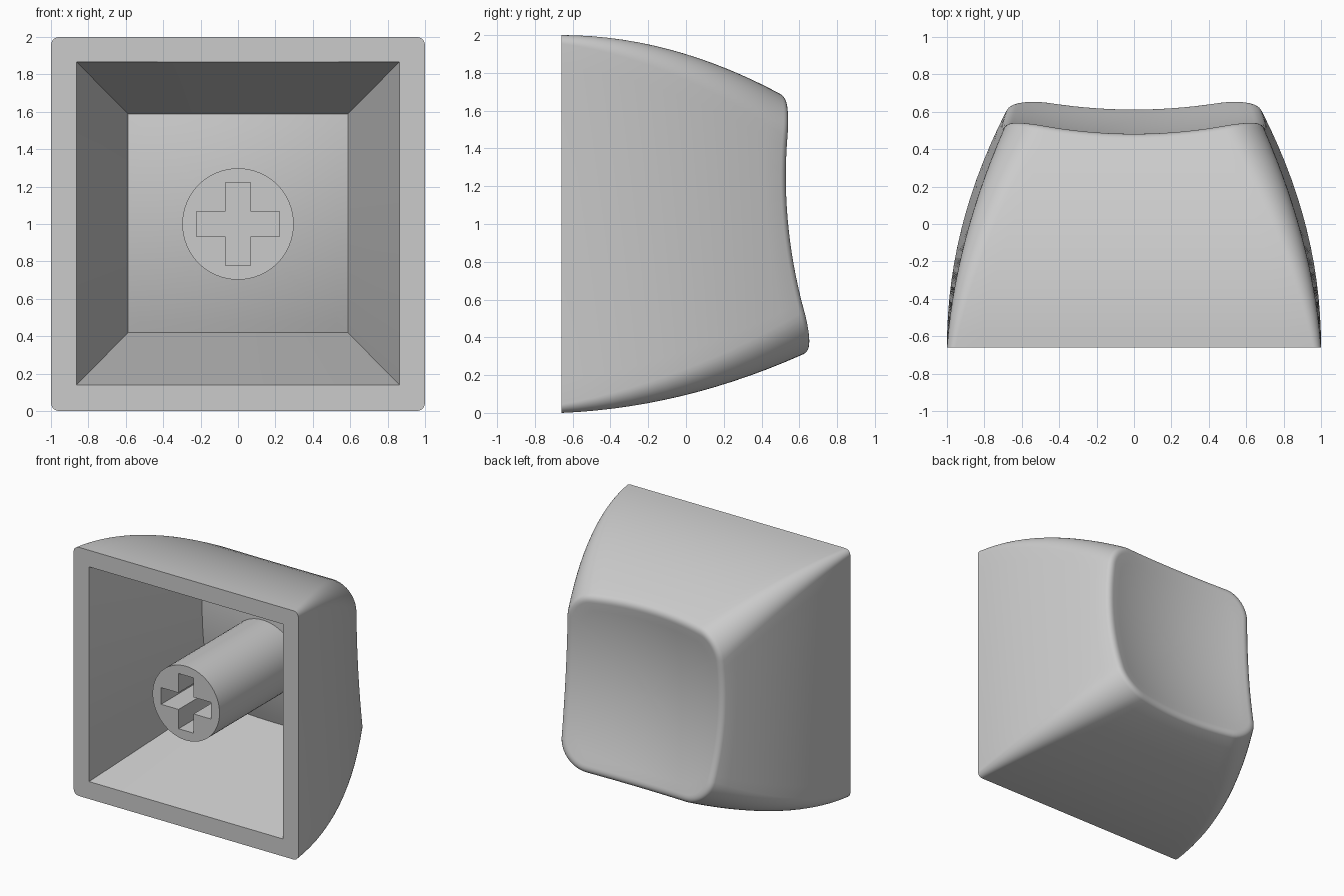
import bpy, bmesh, math

if "Cube" in bpy.data.objects:
    bpy.data.objects.remove(bpy.data.objects["Cube"], do_unlink=True)

FRONT = -0.66    # y of the open side
RIM = 0.07       # rim fillet radius
TILT = math.radians(25)
ROOF = 0.13      # thickness behind the dish
SIDE, CORNER = 16, 10

plastic = bpy.data.materials.new("grey_plastic")
plastic.use_nodes = True
GREY = (0.6, 0.6, 0.6, 1)
plastic.diffuse_color = GREY
plastic.node_tree.nodes["Principled BSDF"].inputs["Base Color"].default_value = GREY


def dish(x, z):
    """Depth of the scooped back surface."""
    return 0.455 + 0.2 * x * x + 0.215 * (z - 1) ** 2 - 0.1 * (z - 1)


def outer_bounds(y):
    """Half width, bottom, top, corner radius and upward narrowing of the section."""
    u = y - FRONT
    return (1 - 0.036 * u - 0.18 * u * u, 0.04 * u + 0.158 * u * u,
            2 - 0.232 * u * u, 0.045 + 0.14 * u, 0.04 * u)


def section_point(q, t, bounds, corner, inset=0):
    """Point t (0-1) of the corner arc, or of the side after it, in quarter q."""
    w, lo, hi, r, lean = bounds
    w, lo, hi, r = w - inset, lo + inset, hi - inset, max(r - inset, 0)

    def arc(quarter, a):
        sx = 1 if quarter % 4 in (0, 3) else -1
        top = quarter % 4 < 2
        ang = (quarter + a) * math.pi / 2
        cz = hi - r if top else lo + r
        return sx * (w - r) + r * math.cos(ang), cz + r * math.sin(ang)

    if corner:
        x, z = arc(q, t)
    else:
        (ax, az), (bx, bz) = arc(q, 1), arc(q + 1, 0)
        x, z = ax + (bx - ax) * t, az + (bz - az) * t
    return x * (1 - lean * (z - 1)), z


def perimeter(corners):
    for q in range(4):
        if corners:
            for i in range(CORNER):
                yield q, i / CORNER, True
        for i in range(SIDE):
            yield q, i / SIDE, False


def wall_top(key):
    """Depth at which an outer wall line meets the rim fillet."""
    y = 0.5
    for _ in range(12):
        x, z = section_point(key[0], key[1], outer_bounds(y), key[2])
        y = dish(x, z) - RIM * (1 - math.sin(TILT))
    return y


def bridge(bm, a, b):
    n = len(a)
    for i in range(n):
        j = (i + 1) % n
        bm.faces.new((a[i], a[j], b[j], b[i]))


def add_ring(bm, points):
    return [bm.verts.new(p) for p in points]


def cap_rings(bm, ring, depth, steps=10):
    """Close a ring with shrinking rings that follow a depth function."""
    pts = [v.co.copy() for v in ring]
    cz = sum(p.z for p in pts) / len(pts)
    for k in range(steps - 1, 0, -1):
        f = k / steps
        flat = [(p.x * f, cz + (p.z - cz) * f) for p in pts]
        new = add_ring(bm, [(x, depth(x, z), z) for x, z in flat])
        bridge(bm, ring, new)
        ring = new
    centre = bm.verts.new((0, depth(0, cz), cz))
    for i, v in enumerate(ring):
        bm.faces.new((v, ring[(i + 1) % len(ring)], centre))


def fill_between(bm, outer, inner):
    """Flat front face between two rings."""
    edges = []
    for ring in (outer, inner):
        edges += [bm.edges.get((v, ring[(i + 1) % len(ring)])) for i, v in enumerate(ring)]
    bmesh.ops.triangle_fill(bm, use_beauty=True, edges=edges, normal=(0, -1, 0))


def finish(bm, name):
    bmesh.ops.recalc_face_normals(bm, faces=bm.faces)
    mesh = bpy.data.meshes.new(name)
    bm.to_mesh(mesh)
    bm.free()
    mesh.materials.append(plastic)
    obj = bpy.data.objects.new(name, mesh)
    bpy.context.collection.objects.link(obj)
    bpy.ops.object.select_all(action='DESELECT')
    obj.select_set(True)
    bpy.context.view_layer.objects.active = obj
    bpy.ops.object.shade_smooth_by_angle(angle=math.radians(30))


# Keycap shell: curved outer walls, rounded rim and scooped back
bm = bmesh.new()
keys = list(perimeter(True))
tops = [wall_top(k) for k in keys]
rings = []
for s in range(15):
    pts = []
    for k, top in zip(keys, tops):
        y = FRONT + (top - FRONT) * s / 14
        x, z = section_point(k[0], k[1], outer_bounds(y), k[2])
        pts.append((x, y, z))
    rings.append(add_ring(bm, pts))
for s in range(1, 7):
    a = TILT + (math.pi / 2 - TILT) * s / 6
    pts = []
    for k, top in zip(keys, tops):
        x, z = section_point(k[0], k[1], outer_bounds(top), k[2],
                             RIM * (math.cos(TILT) - math.cos(a)))
        pts.append((x, dish(x, z) - RIM * (1 - math.sin(a)), z))
    rings.append(add_ring(bm, pts))
for a, b in zip(rings, rings[1:]):
    bridge(bm, a, b)
cap_rings(bm, rings[-1], dish)

# Hollow: straight tapering walls up to a ceiling parallel to the dish
mouth, ceiling = [], []
for q, t, c in perimeter(False):
    x, z = section_point(q, t, (0.863, 0.14, 1.867, 0, 0), c)
    mouth.append((x, FRONT, z))
    x, z = section_point(q, t, (0.587, 0.42, 1.587, 0, 0), c)
    ceiling.append((x, dish(x, z) - ROOF, z))
mouth, ceiling = add_ring(bm, mouth), add_ring(bm, ceiling)
bridge(bm, mouth, ceiling)
cap_rings(bm, ceiling, lambda x, z: dish(x, z) - ROOF)

# Flat lip joining the outer wall to the hollow
fill_between(bm, rings[0], mouth)
finish(bm, "keycap_shell")

# Stem: round post with a cross-shaped socket
bm = bmesh.new()
N = 64
circle = [(0.298 * math.cos(i * math.tau / N), 1 + 0.298 * math.sin(i * math.tau / N))
          for i in range(N)]
L, W = 0.222, 0.067
cross = []
for q in range(4):
    c, s = round(math.cos(q * math.pi / 2)), round(math.sin(q * math.pi / 2))
    for x, z in ((L, -W), (L, W), (W, W)):
        cross.append((x * c - z * s, 1 + x * s + z * c))
post = add_ring(bm, [(x, FRONT, z) for x, z in circle])
base = add_ring(bm, [(x, dish(x, z) - ROOF + 0.01, z) for x, z in circle])
bridge(bm, post, base)
socket = add_ring(bm, [(x, FRONT, z) for x, z in cross])
floor = add_ring(bm, [(x, FRONT + 0.45, z) for x, z in cross])
bridge(bm, socket, floor)
bm.faces.new(floor)
fill_between(bm, post, socket)
finish(bm, "stem")
